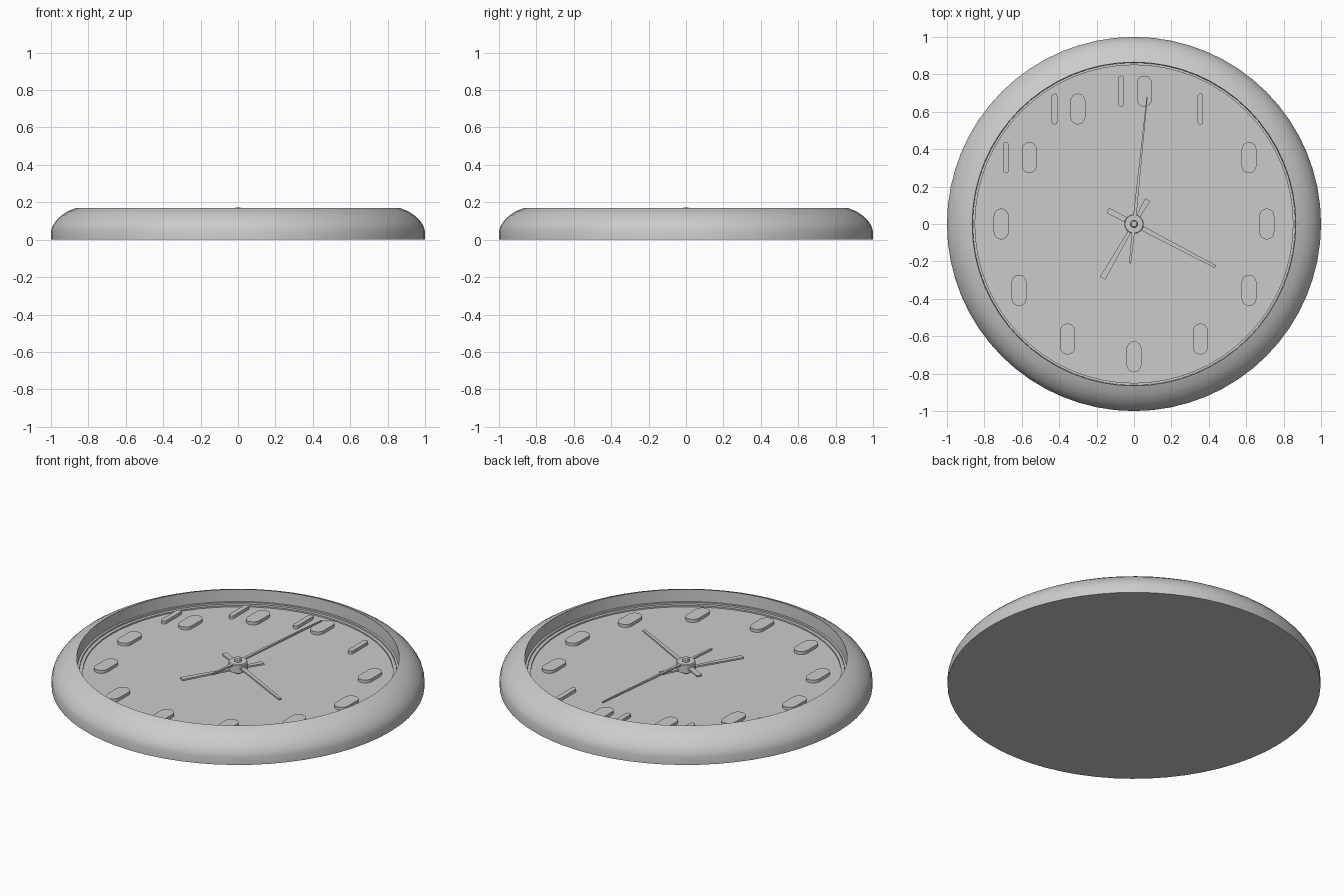
import bpy, bmesh, math
from mathutils import Vector

if "Cube" in bpy.data.objects:
    bpy.data.objects.remove(bpy.data.objects["Cube"])

SEG = 64
DIAL_Z = 0.082


def make_object(name, bm, smooth=True):
    bmesh.ops.recalc_face_normals(bm, faces=bm.faces[:])
    mesh = bpy.data.meshes.new(name)
    bm.to_mesh(mesh)
    bm.free()
    obj = bpy.data.objects.new(name, mesh)
    bpy.context.collection.objects.link(obj)
    if smooth:
        bpy.ops.object.select_all(action='DESELECT')
        obj.select_set(True)
        bpy.context.view_layer.objects.active = obj
        bpy.ops.object.shade_smooth_by_angle(angle=math.radians(32))
    return obj


def lathe(name, profile, segments):
    """Spin an (r, z) profile around the z axis."""
    bm = bmesh.new()
    verts = [bm.verts.new((r, 0, z)) for r, z in profile]
    edges = [bm.edges.new(pair) for pair in zip(verts, verts[1:])]
    bmesh.ops.spin(bm, geom=verts + edges, cent=(0, 0, 0), axis=(0, 0, 1),
                   angle=math.tau, steps=segments)
    bmesh.ops.remove_doubles(bm, verts=bm.verts[:], dist=1e-5)
    return make_object(name, bm)


def prism(bm, outline, z0, z1):
    """Closed plate from a 2D outline."""
    face = bm.faces.new([bm.verts.new((x, y, z0)) for x, y in outline])
    top = bmesh.ops.extrude_face_region(bm, geom=[face], use_keep_orig=True)["geom"]
    for v in top:
        if isinstance(v, bmesh.types.BMVert):
            v.co.z = z1


def hand(name, tip, tail, tip_w, mid_w, tail_w, z):
    """Slim pointer, narrow at the pivot, with a counterweight tail."""
    tip, tail = Vector(tip), Vector(tail)
    d = (tip - tail).normalized()
    side = Vector((-d.y, d.x)) / 2
    pivot = Vector((0, 0))
    stations = ((tail, tail_w), (pivot, mid_w), (tip, tip_w))
    outline = [p + side * w for p, w in stations]
    outline += [p - side * w for p, w in reversed(stations)]
    bm = bmesh.new()
    prism(bm, outline, z, z + 0.01)
    return make_object(name, bm, smooth=False)


# Case: flat back and domed bezel
lathe("case", [(0, 0), (1, 0), (1, 0.045), (0.992, 0.072), (0.974, 0.1),
               (0.945, 0.129), (0.908, 0.153), (0.865, 0.17),
               (0.862, 0.1), (0.85, 0.1), (0.85, 0.09), (0.832, 0.09),
               (0.832, DIAL_Z), (0, DIAL_Z)], SEG)

# Hour markers: plain raised upright bars, two side by side at ten to twelve
bm = bmesh.new()
for hour in range(1, 13):
    angle = math.tau * hour / 12
    cx, cy = 0.71 * math.sin(angle), 0.71 * math.cos(angle)
    if hour >= 10:
        bars = ((-0.07, 0.03), (0.055, 0.08))
    else:
        bars = ((0, 0.03 if hour == 1 else 0.08),)
    for dx, w in bars:
        r, h = w / 2, 0.083
        outline = []
        for end in (0, 1):
            for i in range(9):
                a = math.pi * (end + i / 8)
                yc = (h - r) * (1 if end == 0 else -1)
                outline.append((cx + dx + r * math.cos(a), cy + yc + r * math.sin(a)))
        prism(bm, outline, DIAL_Z - 0.005, 0.1)
make_object("hour_markers", bm)

# Hands, stacked from the dial upward
hand("hour_hand", (-0.168, -0.29), (0.073, 0.13), 0.032, 0.015, 0.032, 0.102)
hand("minute_hand", (0.435, -0.228), (-0.14, 0.073), 0.016, 0.026, 0.032, 0.121)
hand("second_hand", (0.07, 0.68), (-0.021, -0.21), 0.005, 0.018, 0.01, 0.14)

# Hub and centre pin
lathe("hub", [(0, DIAL_Z - 0.005), (0.02, DIAL_Z - 0.005), (0.02, 0.1), (0.052, 0.1),
              (0.052, 0.145), (0.048, 0.15), (0.02, 0.15),
              (0.02, 0.165), (0.014, 0.171), (0, 0.171)], 24)
